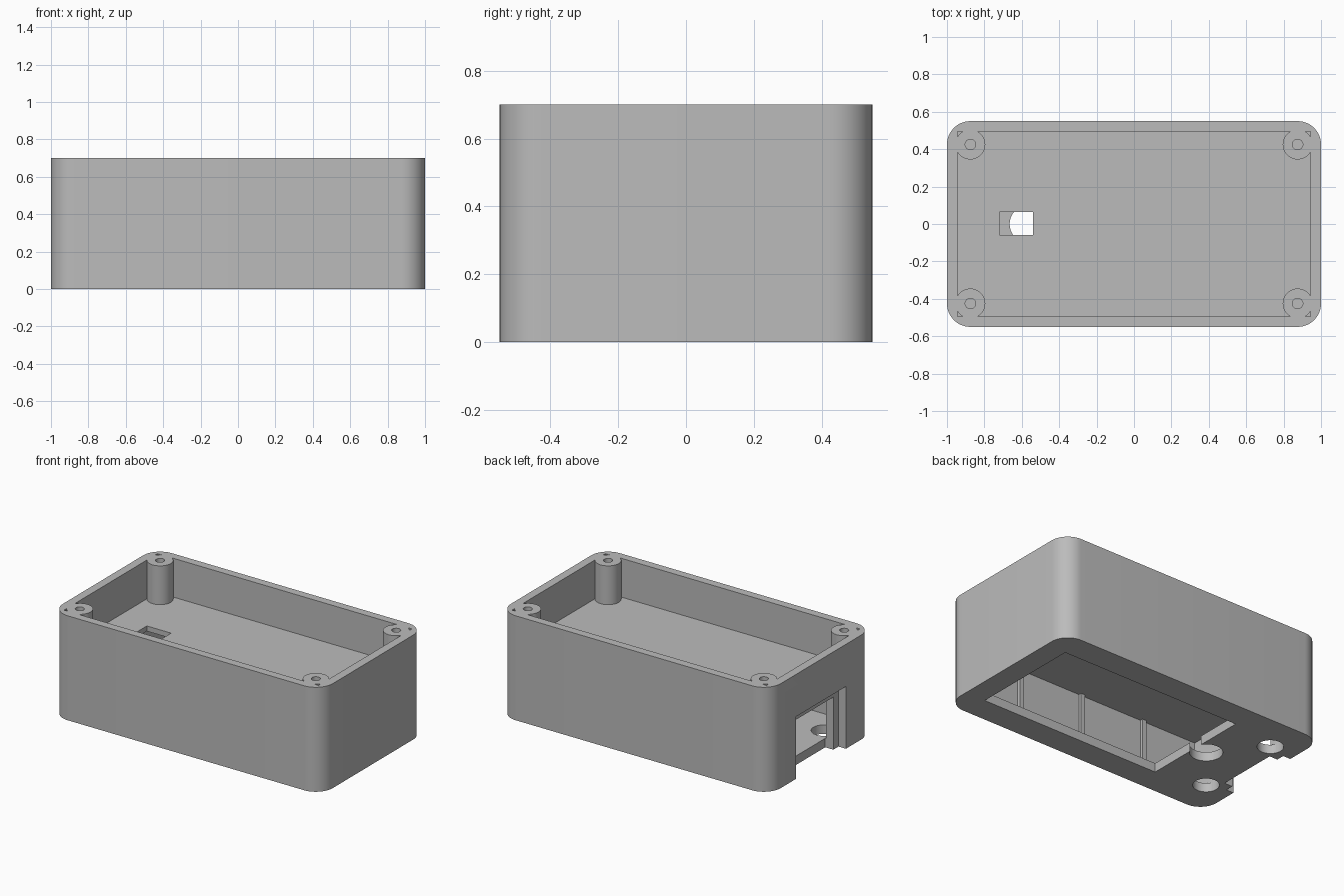
import bpy, bmesh
from math import radians, cos, sin, pi

if "Cube" in bpy.data.objects:
    bpy.data.objects.remove(bpy.data.objects["Cube"], do_unlink=True)

HEIGHT = 0.7
grey = bpy.data.materials.new("matte grey")
grey.use_nodes = True
grey.diffuse_color = (0.5, 0.5, 0.5, 1)
grey.node_tree.nodes["Principled BSDF"].inputs["Base Color"].default_value = (0.5, 0.5, 0.5, 1)


def prism(name, outline, z0, z1):
    """Extrude a flat outline from z0 up to z1."""
    bm = bmesh.new()
    base = bm.faces.new([bm.verts.new((x, y, z0)) for x, y in outline])
    top = bmesh.ops.extrude_face_region(bm, geom=[base])["geom"]
    bmesh.ops.translate(bm, vec=(0, 0, z1 - z0),
                        verts=[v for v in top if isinstance(v, bmesh.types.BMVert)])
    bmesh.ops.recalc_face_normals(bm, faces=bm.faces)
    mesh = bpy.data.meshes.new(name)
    bm.to_mesh(mesh)
    bm.free()
    ob = bpy.data.objects.new(name, mesh)
    ob.data.materials.append(grey)
    bpy.context.collection.objects.link(ob)
    return ob


def box(name, x0, x1, y0, y1, z0, z1):
    return prism(name, [(x0, y0), (x1, y0), (x1, y1), (x0, y1)], z0, z1)


def cylinder(name, x, y, r, z0, z1, n=40):
    ring = [(x + r * cos(2 * pi * i / n), y + r * sin(2 * pi * i / n)) for i in range(n)]
    return prism(name, ring, z0, z1)


def rounded_rect(hx, hy, r, steps=12):
    pts = []
    for q, (sx, sy) in enumerate([(1, 1), (-1, 1), (-1, -1), (1, -1)]):
        for i in range(steps + 1):
            a = (q + i / steps) * pi / 2
            pts.append((sx * (hx - r) + r * cos(a), sy * (hy - r) + r * sin(a)))
    return pts


def cut(target, cutter):
    """Subtract the cutter from the target, then discard the cutter."""
    cutter.hide_render = True
    mod = target.modifiers.new("cut", "BOOLEAN")
    mod.operation, mod.solver, mod.object = "DIFFERENCE", "EXACT", cutter
    bpy.context.view_layer.objects.active = target
    bpy.ops.object.modifier_apply(modifier=mod.name)
    bpy.data.objects.remove(cutter, do_unlink=True)


case = prism("enclosure_body", rounded_rect(1, 0.55, 0.125), 0, HEIGHT)
corners = [(sx * 0.875, sy * 0.425) for sx in (-1, 1) for sy in (-1, 1)]

# Upper compartment, leaving a round screw post in each corner
upper = box("upper_cavity", -0.943, 0.943, -0.495, 0.495, 0.44, HEIGHT + 0.1)
for x, y in corners:
    cut(upper, cylinder("post", x, y, 0.08, 0.3, HEIGHT + 0.2))
cut(case, upper)

# Lower compartment, leaving thin vertical ribs on the long walls
lower = box("lower_cavity", -0.89, 0.943, -0.495, 0.495, 0.06, 0.405)
for x in (-0.48, 0, 0.48):
    for s in (-1, 1):
        y0, y1 = sorted((s * 0.475, s * 0.6))
        cut(lower, box("rib", x - 0.015, x + 0.015, y0, y1, 0, 0.5))
cut(case, lower)

# Screw holes in the posts
for x, y in corners:
    cut(case, cylinder("screw_hole", x, y, 0.028, 0.46, HEIGHT + 0.1, 24))

# Rectangular opening and three round holes in the base
cut(case, box("base_opening", -0.48, 0.853, -0.375, 0.375, -0.1, 0.1))
for x, y, r in [(-0.565, 0, 0.1), (-0.815, 0.3, 0.08), (-0.815, -0.3, 0.08)]:
    cut(case, cylinder("base_hole", x, y, r, -0.1, 0.1))

# Cable slot through the middle floor
cut(case, box("cable_slot", -0.72, -0.54, -0.06, 0.063, 0.35, 0.5))

# Stepped panel opening in the end wall
cut(case, box("panel_recess", -1.1, -0.945, -0.265, 0.265, -0.1, 0.417))
cut(case, box("panel_opening", -1.1, -0.885, -0.21, 0.21, -0.1, 0.352))

bpy.ops.object.select_all(action="DESELECT")
case.select_set(True)
bpy.context.view_layer.objects.active = case
bpy.ops.object.shade_smooth_by_angle(angle=radians(30))
